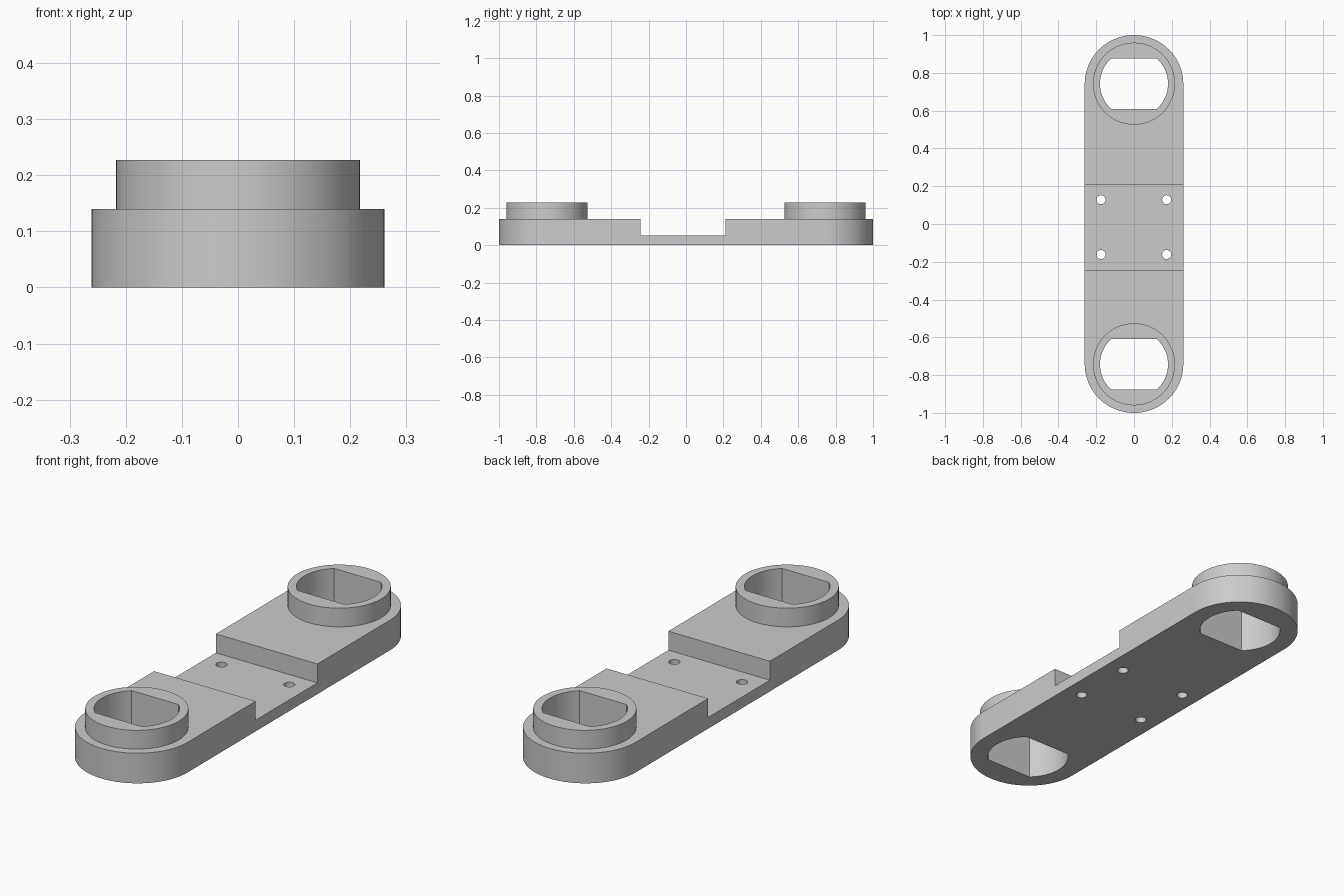
import bpy
import bmesh
from math import asin, cos, pi, sin

default = bpy.data.objects.get("Cube")
if default:
    bpy.data.objects.remove(default, do_unlink=True)

HALF_WIDTH = 0.261
END_Y = 0.743            # centre of each rounded end
END_RADIUS = 0.257
BODY_TOP = 0.14
COLLAR_TOP = 0.227
COLLAR_RADIUS = 0.217
BORE_RADIUS = 0.18
BORE_FLAT = 0.134        # half distance between the flats
CHANNEL_FLOOR = 0.052
CHANNEL_Y = -0.0165
CHANNEL_HALF = 0.2265

grey = bpy.data.materials.new("plain grey")
grey.use_nodes = True
colour = (0.6, 0.6, 0.6, 1)
grey.diffuse_color = colour
grey.node_tree.nodes["Principled BSDF"].inputs["Base Color"].default_value = colour


def arc(cx, cy, rx, ry, start, end, steps):
    """Points along an elliptical arc, both ends included."""
    angles = [start + (end - start) * i / steps for i in range(steps + 1)]
    return [(cx + rx * cos(a), cy + ry * sin(a)) for a in angles]


def circle(cx, cy, r, steps):
    return arc(cx, cy, r, r, 0, 2 * pi, steps)[:-1]


def prism(name, outline, bottom, top):
    """Extrude a flat outline upwards into a closed solid."""
    bm = bmesh.new()
    face = bm.faces.new([bm.verts.new((x, y, bottom)) for x, y in outline])
    made = bmesh.ops.extrude_face_region(bm, geom=[face])["geom"]
    moved = [v for v in made if isinstance(v, bmesh.types.BMVert)]
    bmesh.ops.translate(bm, verts=moved, vec=(0, 0, top - bottom))
    bmesh.ops.recalc_face_normals(bm, faces=bm.faces)
    mesh = bpy.data.meshes.new(name)
    bm.to_mesh(mesh)
    bm.free()
    mesh.materials.append(grey)
    obj = bpy.data.objects.new(name, mesh)
    bpy.context.collection.objects.link(obj)
    return obj


def combine(target, tool, operation):
    """Apply a boolean and discard the tool solid."""
    tool.hide_render = True
    mod = target.modifiers.new(operation.lower(), "BOOLEAN")
    mod.operation = operation
    mod.solver = "EXACT"
    mod.object = tool
    bpy.context.view_layer.objects.active = target
    bpy.ops.object.modifier_apply(modifier=mod.name)
    bpy.data.objects.remove(tool, do_unlink=True)


# Long link plate with rounded ends
outline = (arc(0, END_Y, HALF_WIDTH, END_RADIUS, 0, pi, 48)
           + arc(0, -END_Y, HALF_WIDTH, END_RADIUS, pi, 2 * pi, 48))
link = prism("link_plate", outline, 0, BODY_TOP)

# Channel across the middle
y0, y1 = CHANNEL_Y - CHANNEL_HALF, CHANNEL_Y + CHANNEL_HALF
channel = prism("channel_cutter", [(-1, y0), (1, y0), (1, y1), (-1, y1)],
                CHANNEL_FLOOR, 1)
combine(link, channel, "DIFFERENCE")

# Raised collar and double-flat bore at each end
half_angle = asin(BORE_FLAT / BORE_RADIUS)
for side in (-1, 1):
    cy = side * END_Y
    collar = prism("collar", circle(0, cy, COLLAR_RADIUS, 96),
                   BODY_TOP / 2, COLLAR_TOP)
    combine(link, collar, "UNION")
    bore = (arc(0, cy, BORE_RADIUS, BORE_RADIUS, -half_angle, half_angle, 24)
            + arc(0, cy, BORE_RADIUS, BORE_RADIUS, pi - half_angle, pi + half_angle, 24))
    combine(link, prism("bore_cutter", bore, -1, 1), "DIFFERENCE")

# Four screw holes in the channel floor
for x in (-0.175, 0.173):
    for dy in (-0.145, 0.145):
        hole = circle(x, CHANNEL_Y + dy, 0.024, 32)
        combine(link, prism("screw_cutter", hole, -1, 1), "DIFFERENCE")

# Smooth curved walls, crisp edges
bpy.ops.object.select_all(action="DESELECT")
link.select_set(True)
bpy.context.view_layer.objects.active = link
bpy.ops.object.shade_smooth_by_angle(angle=pi / 6)
